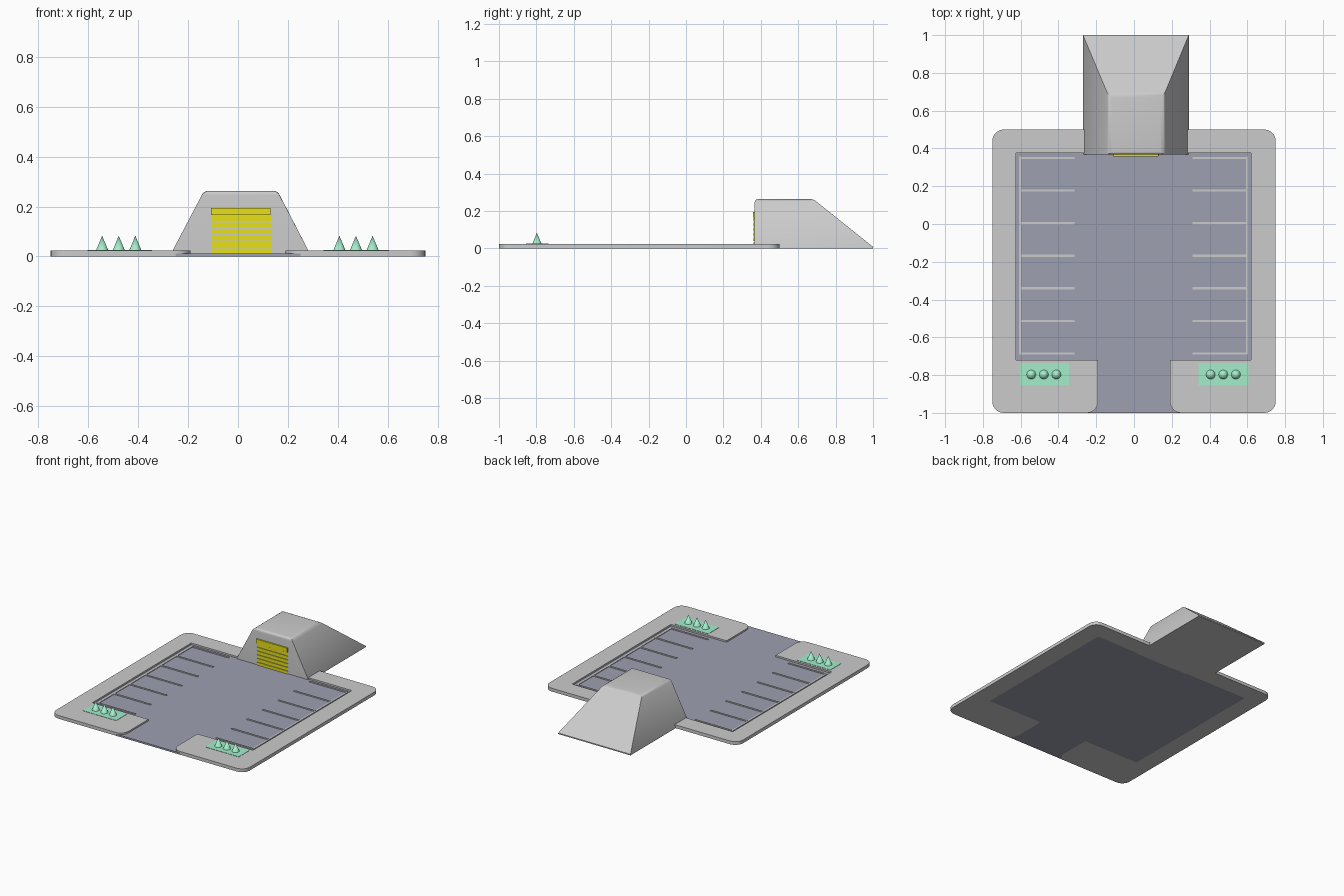
import bpy, bmesh
from math import sin, cos, pi
from mathutils import Vector

if "Cube" in bpy.data.objects:
    bpy.data.objects.remove(bpy.data.objects["Cube"])


def material(name, rgb):
    m = bpy.data.materials.new(name)
    m.diffuse_color = (*rgb, 1)
    m.use_nodes = True
    m.node_tree.nodes["Principled BSDF"].inputs["Base Color"].default_value = m.diffuse_color
    return m


ASPHALT = material("asphalt", (0.34, 0.35, 0.44))
YELLOW = material("yellow", (0.8, 0.75, 0.01))
GREEN = material("green", (0.36, 0.85, 0.60))


def finish(name, bm, mat=None, smooth=False):
    bmesh.ops.recalc_face_normals(bm, faces=bm.faces)
    me = bpy.data.meshes.new(name)
    bm.to_mesh(me)
    bm.free()
    ob = bpy.data.objects.new(name, me)
    bpy.context.collection.objects.link(ob)
    if mat:
        me.materials.append(mat)
    if smooth:
        bpy.ops.object.select_all(action='DESELECT')
        ob.select_set(True)
        bpy.context.view_layer.objects.active = ob
        bpy.ops.object.shade_smooth_by_angle(angle=0.6)
    return ob


def add_box(bm, x0, x1, y0, y1, z0, z1):
    vs = bmesh.ops.create_cube(bm, size=1)["verts"]
    for v in vs:
        v.co = ((x0 + x1) / 2 + v.co.x * (x1 - x0),
                (y0 + y1) / 2 + v.co.y * (y1 - y0),
                (z0 + z1) / 2 + v.co.z * (z1 - z0))


def arc(cx, cy, r, a0, a1, n=6):
    return [(cx + r * cos(a0 + (a1 - a0) * i / n), cy + r * sin(a0 + (a1 - a0) * i / n))
            for i in range(n + 1)]


def prism(name, outline, z0, z1, mat=None, smooth=False):
    bm = bmesh.new()
    face = bm.faces.new([bm.verts.new((x, y, z0)) for x, y in outline])
    ext = bmesh.ops.extrude_face_region(bm, geom=[face], use_keep_orig=True)
    for v in ext["geom"]:
        if isinstance(v, bmesh.types.BMVert):
            v.co.z = z1
    return finish(name, bm, mat, smooth)


# kerb slab: a frame open at the front entrance
R = 0.06
L, RT, B, F, E = -0.625, 0.62, 0.375, -0.72, 0.19
ent_r = arc(E + R, -1 + R, R, pi, 1.5 * pi)
ent_l = arc(-E - R, -1 + R, R, -pi / 2, 0)
slab = (ent_r
        + arc(0.75 - R, -1 + R, R, -pi / 2, 0)
        + arc(0.75 - R, 0.5 - R, R, 0, pi / 2)
        + arc(-0.75 + R, 0.5 - R, R, pi / 2, pi)
        + arc(-0.75 + R, -1 + R, R, pi, 1.5 * pi)
        + ent_l
        + [(-E, F), (L, F), (L, B), (RT, B), (RT, F), (E, F)])
prism("kerb_slab", slab, 0, 0.023, smooth=True)

# sunken asphalt with flared entrance
lot = ent_l + [(-E, F), (L, F), (L, B), (RT, B), (RT, F), (E, F)] + ent_r
prism("asphalt_lot", lot, 0, 0.012, ASPHALT)

# parking bay lines
bm = bmesh.new()
for x_out, x_in in ((-0.603, -0.315), (0.598, 0.31)):
    add_box(bm, x_out - 0.006, x_out + 0.006, -0.692, 0.357, 0.011, 0.016)
    for i in range(7):
        y = 0.35 - i * 0.1727
        add_box(bm, min(x_out, x_in), max(x_out, x_in), y - 0.006, y + 0.006, 0.011, 0.0162)
finish("parking_lines", bm)

# planted beds with cone trees
for side, x0, x1, first in (("left", -0.603, -0.345, -0.544), ("right", 0.342, 0.605, 0.406)):
    bm = bmesh.new()
    add_box(bm, x0, x1, -0.855, -0.735, 0.015, 0.025)
    finish(side + "_bed", bm, GREEN)
    bm = bmesh.new()
    for i in range(3):
        made = bmesh.ops.create_cone(bm, cap_ends=True, segments=24,
                                     radius1=0.025, radius2=0, depth=0.06)
        bmesh.ops.translate(bm, verts=made["verts"],
                            vec=Vector((first + 0.0665 * i, -0.797, 0.053)))
    finish(side + "_trees", bm, GREEN, True)

# ramp building: flat roof, sloping sides and back
bm = bmesh.new()
H = 0.263
low = [bm.verts.new(p) for p in ((-0.27, 0.367, 0), (0.29, 0.367, 0), (0.29, 1, 0), (-0.27, 1, 0))]
low2 = [bm.verts.new(v.co + Vector((0, 0, 0.008))) for v in low]
top = [bm.verts.new(p) for p in ((-0.136, 0.367, H), (0.158, 0.367, H), (0.158, 0.685, H), (-0.136, 0.685, H))]
bm.faces.new(low)
bm.faces.new(top)
for a, b in ((low, low2), (low2, top)):
    for i in range(4):
        j = (i + 1) % 4
        bm.faces.new((a[i], a[j], b[j], b[i]))
bm.normal_update()
round_edges = [bm.edges.get((top[1], top[2])), bm.edges.get((top[2], top[3])),
               bm.edges.get((top[3], top[0])), bm.edges.get((top[0], top[1]))]
bmesh.ops.bevel(bm, geom=round_edges, offset=0.018, segments=4, profile=0.5, affect='EDGES')
finish("ramp_building", bm, None, True)

# slatted roller door with header
bm = bmesh.new()
for i in range(6):
    z = 0.012 + i * 0.0262
    add_box(bm, -0.107, 0.132, 0.362, 0.372, z, z + 0.02)
finish("door_slats", bm, YELLOW)
bm = bmesh.new()
add_box(bm, -0.109, 0.131, 0.357, 0.372, 0.166, 0.195)
finish("door_header", bm, YELLOW)
